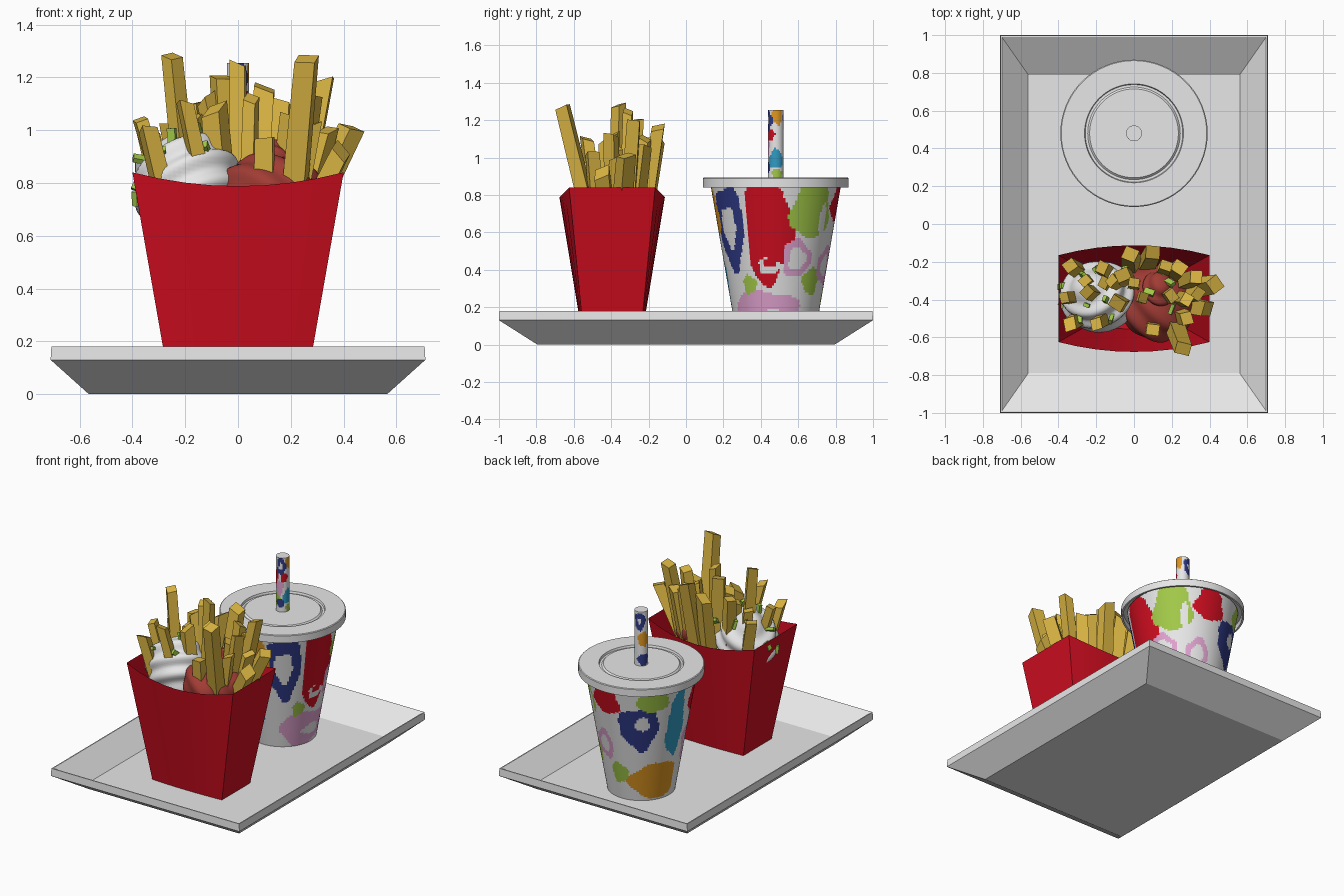
import bpy, bmesh, math, random
from mathutils import Vector, Matrix, Euler

if "Cube" in bpy.data.objects:
    bpy.data.objects.remove(bpy.data.objects["Cube"])

random.seed(4)

COLOURS = {
    "white": (0.80, 0.80, 0.80), "red": (0.62, 0.004, 0.014), "sauce_red": (0.36, 0.045, 0.035),
    "fry_yellow": (0.70, 0.46, 0.055), "blue": (0.028, 0.042, 0.24), "green": (0.36, 0.58, 0.065),
    "pink": (0.74, 0.36, 0.62), "orange": (0.74, 0.31, 0.015), "sky_blue": (0.03, 0.33, 0.55),
}
NAMES = list(COLOURS)
MATS = []
for n, c in COLOURS.items():
    m = bpy.data.materials.new(n)
    m.diffuse_color = (*c, 1)
    m.use_nodes = True
    m.node_tree.nodes["Principled BSDF"].inputs["Base Color"].default_value = m.diffuse_color
    MATS.append(m)


def finish(name, bm, mats, smooth=None):
    bmesh.ops.recalc_face_normals(bm, faces=bm.faces)
    me = bpy.data.meshes.new(name)
    bm.to_mesh(me)
    bm.free()
    for m in mats:
        me.materials.append(MATS[NAMES.index(m)])
    ob = bpy.data.objects.new(name, me)
    bpy.context.collection.objects.link(ob)
    if smooth:
        bpy.ops.object.select_all(action='DESELECT')
        ob.select_set(True)
        bpy.context.view_layer.objects.active = ob
        bpy.ops.object.shade_smooth_by_angle(angle=math.radians(smooth))
    return ob


def loft(rings, cap_start=True, cap_end=True):
    """Skin a list of closed point rings."""
    bm = bmesh.new()
    vs = [[bm.verts.new(p) for p in r] for r in rings]
    k = len(rings[0])
    for a, b in zip(vs, vs[1:]):
        for i in range(k):
            bm.faces.new((a[i], a[(i + 1) % k], b[(i + 1) % k], b[i]))
    if cap_start:
        bm.faces.new(vs[0])
    if cap_end:
        bm.faces.new(vs[-1])
    return bm


CX, CY = 0.0, 0.48      # cup centre


def lathe(profile, n):
    return loft([[(CX + r * math.cos(2 * math.pi * i / n), CY + r * math.sin(2 * math.pi * i / n), z)
                  for i in range(n)] for r, z in profile])


def paint(bm, blobs):
    """Colour wall faces by wobbly blobs: colour, angle, height, half sizes, hole share."""
    for f in bm.faces:
        if abs(f.normal.z) > 0.9 or len(f.verts) > 4:
            continue
        c = f.calc_center_median()
        ang = math.degrees(math.atan2(c.y - CY, c.x - CX))
        for col, a, z, ra, rz, hole in blobs:
            da = ((ang - a + 180) % 360 - 180) / ra
            dz = (c.z - z) / rz
            t = math.atan2(dz, da)
            d = math.hypot(da, dz) * (1 + 0.09 * math.sin(3 * t + a) + 0.06 * math.sin(5 * t + z * 9))
            if hole < d < 1:
                f.material_index = NAMES.index(col)
            elif d <= hole:
                f.material_index = 0


# Tray: sloped walls, thin rim, sunken floor
def rect(x, y, z):
    return [(-x, -y, z), (x, -y, z), (x, y, z), (-x, y, z)]


finish("tray", loft([rect(.565, .795, 0), rect(.71, 1, .13), rect(.707, .997, .18),
                     rect(.70, .99, .18), rect(.56, .79, .05)]), ["white"])

# Cup with painted wall
CUP = [
    ("blue", -54, .63, 21, .22, .5), ("red", -8, .60, 24, .28, 0), ("white", -8, .42, 12, .045, 0),
    ("red", -6, .44, 7, .025, 0), ("green", 38, .72, 23, .16, 0), ("white", 52, .66, 4, .10, 0),
    ("pink", 24, .46, 17, .10, .6), ("pink", -15, .17, 46, .12, 0), ("white", -5, .15, 18, .035, 0),
    ("green", -33, .32, 9, .05, 0), ("green", 46, .34, 13, .07, 0), ("pink", 70, .42, 16, .10, .55),
    ("red", 82, .76, 18, .11, 0), ("blue", 122, .58, 24, .15, 0), ("white", 126, .61, 9, .05, 0),
    ("green", 138, .79, 17, .10, 0), ("sky_blue", 170, .58, 13, .24, 0), ("orange", 146, .19, 38, .13, 0),
    ("green", 92, .24, 14, .07, 0),
]
CUP2 = [
    ("red", 208, .72, 17, .14, 0), ("pink", 205, .40, 17, .12, .5), ("green", 245, .62, 16, .17, 0),
    ("blue", 232, .24, 20, .11, .4), ("orange", 276, .70, 13, .14, 0), ("sky_blue", 268, .34, 14, .16, 0),
]
rows = 64
bm = lathe([(.21 + .14 * i / rows, .05 + .81 * i / rows) for i in range(rows + 1)], 160)
bm.normal_update()
paint(bm, CUP + CUP2)
finish("cup", bm, NAMES, 40)

# Lid: hollow skirt outside, shallow grooved recess on top
finish("cup_lid", lathe([(.345, .872), (.375, .872), (.378, .84), (.39, .84), (.39, .888), (.385, .892),
                         (.262, .892), (.258, .878), (.245, .878), (.235, .888)], 64), ["white"], 30)

# Straw
bm = lathe([(.042, .87 + .385 * i / 40) for i in range(41)], 32)
bm.normal_update()
paint(bm, [
    ("orange", 8, 1.22, 42, .045, 0), ("blue", -70, 1.20, 40, .06, .4), ("red", -40, 1.12, 30, .03, 0),
    ("sky_blue", 0, .99, 55, .05, 0), ("green", 10, .91, 40, .03, 0), ("pink", -85, 1.05, 35, .05, 0),
    ("blue", 110, 1.19, 50, .06, .3), ("orange", 140, 1.07, 45, .05, 0), ("blue", 140, .93, 50, .04, 0),
    ("red", 230, 1.12, 35, .05, 0), ("green", 250, .97, 40, .04, 0), ("blue", -80, .95, 35, .03, 0),
])
finish("straw", bm, NAMES, 40)

# Fries box: flat sides, bowed front and back with a dipped rim
BY = -0.395


def box_ring(hx, hy, z, bulge, dip, n=8):
    half = []
    for i in range(n + 1):
        u = -1 + 2 * i / n
        k = 1 - u * u
        half.append((u * hx, hy + bulge * k, z - dip * k))
    return [(x, BY - y, h) for x, y, h in half] + [(-x, BY + y, h) for x, y, h in half]


finish("fries_box", loft([box_ring(.262, .152, .052, .008, 0), box_ring(.40, .23, .84, .052, .052)],
                         cap_end=False), ["red"], 25)


# Sauces: ridged blobs
def sauce(name, colour, centre, radii, ridge, count, axis):
    bm = bmesh.new()
    bmesh.ops.create_uvsphere(bm, u_segments=64, v_segments=48, radius=1)
    axis = Vector(axis).normalized()
    for v in bm.verts:
        s = 1 + ridge * math.sin(count * v.co.dot(axis) + 1.2 * v.co.y)
        v.co = Vector(centre) + Vector([c * r * s for c, r in zip(v.co, radii)])
    finish(name, bm, [colour], 60)


sauce("white_sauce", "white", (-.185, -.385, .77), (.20, .18, .22), .06, 13, (-.45, .35, 1))
sauce("red_sauce", "sauce_red", (.12, -.42, .76), (.20, .20, .15), .05, 9, (.7, .5, .4))
sauce("red_sauce_top", "sauce_red", (.13, -.35, .86), (.085, .10, .10), .07, 8, (.3, .5, 1))

# Fries: top x, y, z and foot x, y at z = 0.5
FRIES = [
    (-.25, -.36, 1.28, -.17, -.38), (.00, -.31, 1.245, .00, -.33), (-.06, -.27, 1.20, -.02, -.31),
    (-.12, -.30, 1.12, .02, -.34), (.10, -.15, 1.16, .05, -.25), (.17, -.22, 1.10, .14, -.28),
    (.26, -.66, 1.27, .19, -.47), (.33, -.28, 1.19, .20, -.33), (.43, -.32, 1.01, .18, -.36),
    (.39, -.45, .92, .18, -.41), (.10, -.56, .97, .10, -.52), (-.20, -.53, 1.10, -.07, -.45),
    (-.37, -.39, 1.04, -.20, -.39), (-.34, -.53, 1.00, -.22, -.46), (-.34, -.22, .99, -.22, -.29),
    (-.17, -.23, 1.10, -.11, -.29), (-.02, -.16, 1.09, -.01, -.26), (.24, -.23, 1.06, .17, -.30),
    (-.16, -.31, 1.05, -.10, -.34), (-.09, -.42, 1.08, -.04, -.40), (.05, -.39, 1.12, .03, -.39),
    (.20, -.38, 1.05, .14, -.38), (.28, -.40, 1.12, .19, -.39), (.28, -.50, 1.02, .18, -.46),
    (-.26, -.30, 1.02, -.16, -.34), (.34, -.37, 1.00, .20, -.37),
]
bm = bmesh.new()
for x, y, z, fx, fy in FRIES:
    top, foot = Vector((x, y, z)), Vector((fx, fy, .5))
    d = top - foot
    w = random.uniform(.060, .088)
    rot = d.to_track_quat('Z', 'Y').to_matrix().to_4x4() @ Matrix.Rotation(random.uniform(-.7, .7), 4, 'Z')
    new = bmesh.ops.create_cube(bm, size=1)["verts"]
    sx, sy = random.uniform(-.4, .4), random.uniform(-.4, .4)
    for v in new:
        c = v.co.copy()
        up = c.z > 0
        taper = .92 if up else 1.05
        h = d.length * (c.z + .5) + (w * (sx * c.x + sy * c.y) * 1.2 if up else 0)
        v.co = foot + (rot @ Vector((c.x * w * taper, c.y * w * .85 * taper, h)))
finish("fries", bm, ["fry_yellow"])

# Green garnish pieces scattered on the sauces
bm = bmesh.new()
BITS = [(-.37, -.38, .89), (-.385, -.33, .80), (-.385, -.43, .74), (-.29, -.50, .92), (-.27, -.27, .94),
        (-.12, -.50, .93), (-.20, -.24, .93), (-.05, -.25, .91), (.16, -.26, .90), (.19, -.31, .95),
        (.08, -.36, .95), (.20, -.45, .90), (-.15, -.40, 1.0), (-.25, -.43, .98)]
for p in BITS:
    m = Matrix.Translation(p) @ Euler([random.uniform(0, 3) for _ in range(3)]).to_matrix().to_4x4()
    bmesh.ops.create_cube(bm, size=1, matrix=m @ Matrix.Diagonal((.055, .032, .02, 1)))
finish("green_garnish", bm, ["green"])
